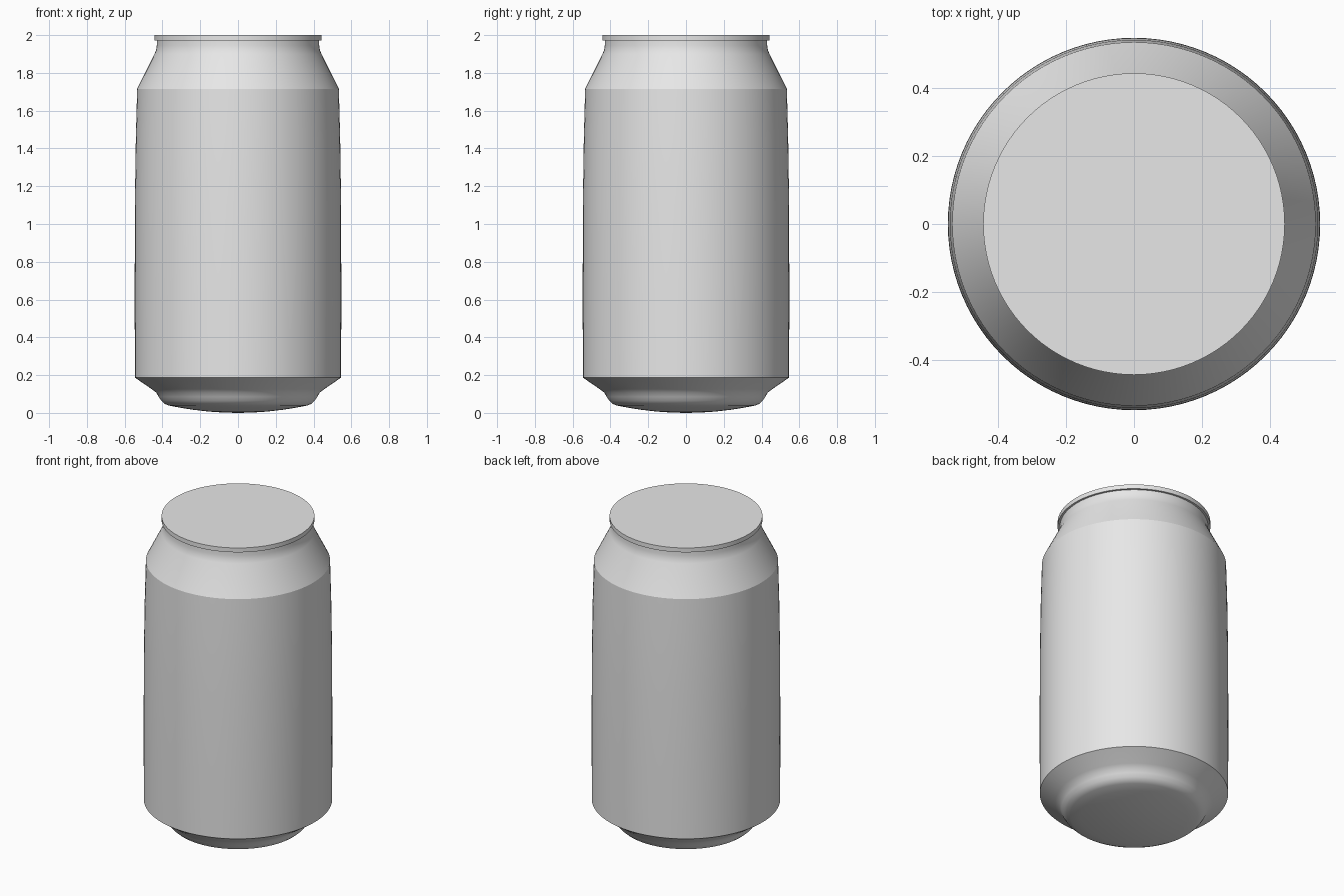
import bpy
import bmesh
from math import radians, tau
from mathutils import Matrix, Vector

cube = bpy.data.objects.get("Cube")
if cube:
    bpy.data.objects.remove(cube)

SEGMENTS = 96

metal = bpy.data.materials.new("light grey metal")
metal.use_nodes = True
grey = (0.8, 0.8, 0.8, 1)
metal.diffuse_color = grey
metal.node_tree.nodes["Principled BSDF"].inputs["Base Color"].default_value = grey


def lathe(name, profile):
    """Spin a (radius, height) profile around z into a smooth object."""
    bm = bmesh.new()
    verts = [bm.verts.new((r, 0, z)) for r, z in profile]
    edges = [bm.edges.new(pair) for pair in zip(verts, verts[1:])]
    bmesh.ops.spin(bm, geom=verts + edges, cent=Vector(), axis=(0, 0, 1),
                   angle=tau, steps=SEGMENTS, use_merge=True)
    bmesh.ops.remove_doubles(bm, verts=bm.verts, dist=0.0001)
    bmesh.ops.recalc_face_normals(bm, faces=bm.faces)
    mesh = bpy.data.meshes.new(name)
    bm.to_mesh(mesh)
    bm.free()
    mesh.materials.append(metal)
    obj = bpy.data.objects.new(name, mesh)
    bpy.context.collection.objects.link(obj)
    bpy.ops.object.select_all(action="DESELECT")
    obj.select_set(True)
    bpy.context.view_layer.objects.active = obj
    bpy.ops.object.shade_smooth_by_angle(angle=radians(24))
    return obj


# Can body: shallow domed base, stepped foot, straight wall and tapered neck
dome = [(r, 0.04 * (r / 0.37) ** 2) for r in (0, 0.08, 0.16, 0.24, 0.31, 0.37)]
foot = [(0.39, 0.049), (0.406, 0.064), (0.42, 0.085), (0.433, 0.108),
        (0.457, 0.126), (0.546, 0.187)]
wall = [(0.547, 0.6), (0.546, 1.1), (0.541, 1.45), (0.534, 1.715)]
neck = [(0.442, 1.9), (0.434, 1.92), (0.43, 1.945), (0.43, 1.975)]
lathe("can_body", dome + foot + wall + neck)

# Flat lid with a thin overhanging rim
lathe("lid", [(0, 1.972), (0.443, 1.972), (0.443, 2), (0, 2)])
